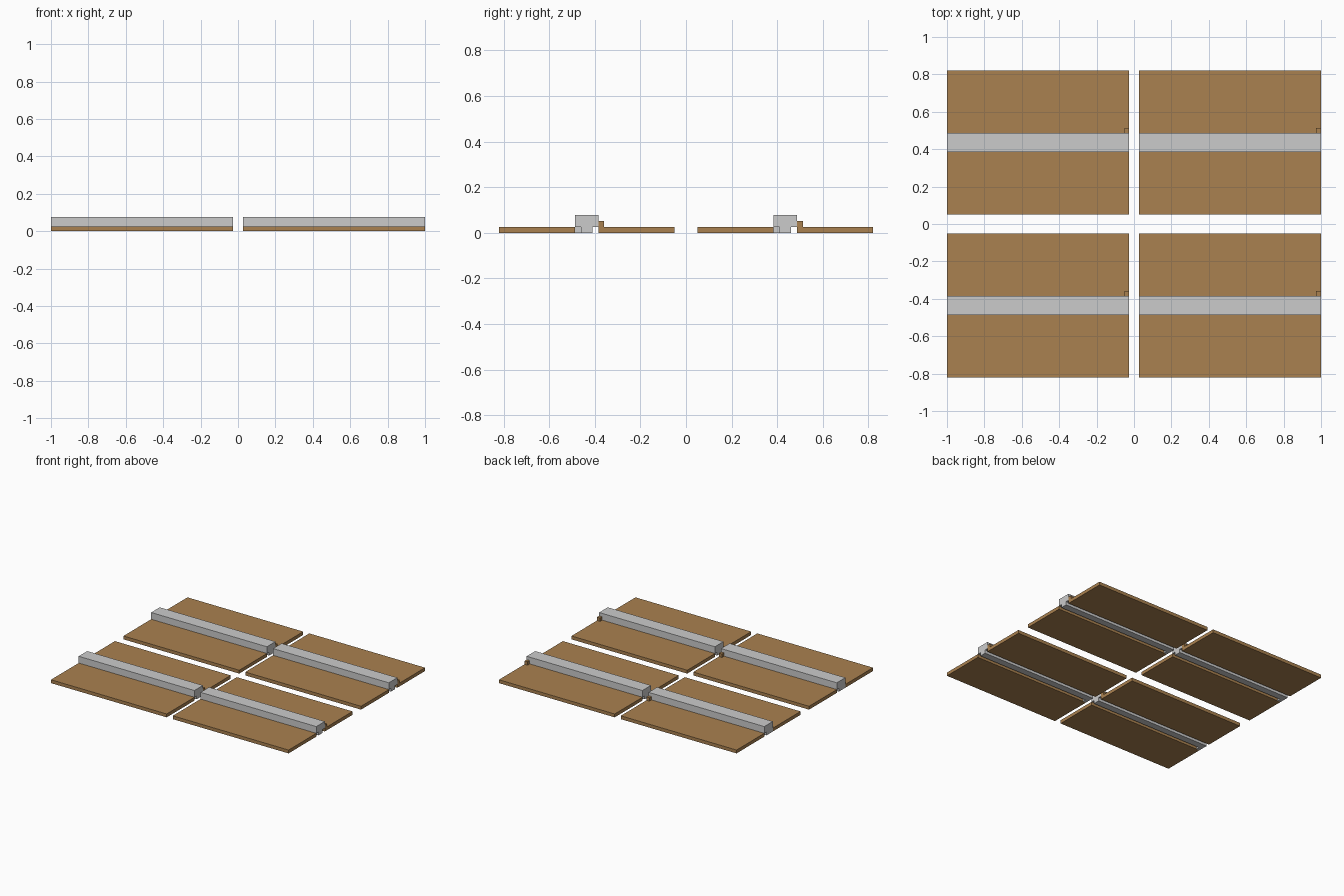
import bpy, bmesh

if "Cube" in bpy.data.objects:
    bpy.data.objects.remove(bpy.data.objects["Cube"])

U = 2 / 78                      # modelling grid unit
LENGTH = 38                     # length of one panel along x

wood = bpy.data.materials.new("wood")
wood.diffuse_color = (0.40, 0.22, 0.08, 1)
wood.use_nodes = True
wood.node_tree.nodes["Principled BSDF"].inputs["Base Color"].default_value = wood.diffuse_color


def extrude_profile(name, profile, x0, x1, mat=None):
    """Extrude a closed (y, z) outline from x0 to x1, all in grid units."""
    bm = bmesh.new()
    face = bm.faces.new([bm.verts.new((x0 * U, y * U, z * U)) for y, z in profile])
    ext = bmesh.ops.extrude_face_region(bm, geom=[face])
    verts = [v for v in ext["geom"] if isinstance(v, bmesh.types.BMVert)]
    bmesh.ops.translate(bm, verts=verts, vec=((x1 - x0) * U, 0, 0))
    bmesh.ops.recalc_face_normals(bm, faces=bm.faces)
    mesh = bpy.data.meshes.new(name)
    bm.to_mesh(mesh)
    bm.free()
    obj = bpy.data.objects.new(name, mesh)
    if mat:
        mesh.materials.append(mat)
    bpy.context.collection.objects.link(obj)
    return obj


def rect(y0, y1, z0, z1):
    return [(y0, z0), (y1, z0), (y1, z1), (y0, z1)]


def panel(x0, yc):
    x1 = x0 + LENGTH
    # two wooden boards with a slot between them
    extrude_profile("front_board", rect(yc - 15, yc - 2, 0, 1), x0, x1, wood)
    extrude_profile("back_board", rect(yc + 2, yc + 15, 0, 1), x0, x1, wood)
    # small wooden stop beside the right end of the rail
    extrude_profile("board_stop", rect(yc + 2, yc + 3, 1, 2), x1 - 1, x1, wood)
    # T-section rail with its stem down in the slot
    tee = [(-1, 0), (1, 0), (1, 1), (2, 1), (2, 3), (-2, 3), (-2, 1), (-1, 1)]
    extrude_profile("rail", [(yc + y, z) for y, z in tee], x0, x1)
    # small key block under the left end of the rail
    extrude_profile("rail_key", rect(yc - 2, yc - 1, 0, 1), x0, x0 + 1)


# two by two grid of panels
for x0 in (-39, 1):
    for yc in (-17, 17):
        panel(x0, yc)
